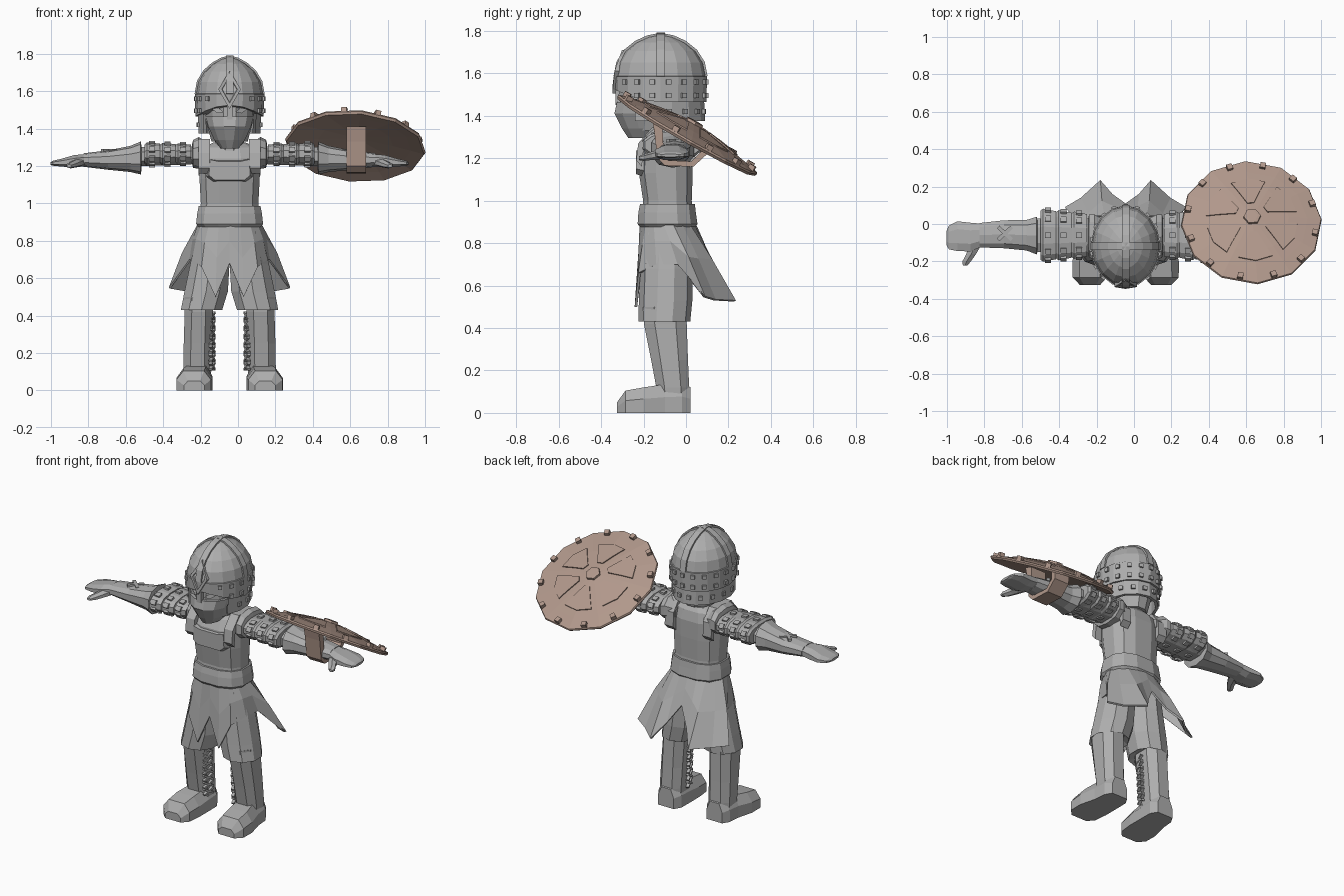
import bpy, bmesh, math
from mathutils import Vector, Matrix

if "Cube" in bpy.data.objects:
    bpy.data.objects.remove(bpy.data.objects["Cube"])

CX = -0.045  # body symmetry plane


def material(name, rgb):
    m = bpy.data.materials.new(name)
    m.diffuse_color = (*rgb, 1)
    m.use_nodes = True
    m.node_tree.nodes["Principled BSDF"].inputs["Base Color"].default_value = m.diffuse_color
    return m


GREY = material("steel grey", (0.42, 0.42, 0.42))
BROWN = material("wood brown", (0.44, 0.315, 0.26))


def finish(name, bm, mat=GREY, mirror=False, offset=CX):
    bmesh.ops.recalc_face_normals(bm, faces=bm.faces)
    me = bpy.data.meshes.new(name)
    bm.to_mesh(me)
    bm.free()
    me.materials.append(mat)
    ob = bpy.data.objects.new(name, me)
    bpy.context.collection.objects.link(ob)
    ob.location.x = offset
    if mirror:
        ob.modifiers.new("Mirror", 'MIRROR').use_mirror_merge = False
    return ob


def add_loft(bm, rings, closed=True, caps=True):
    vs = [[bm.verts.new(p) for p in r] for r in rings]
    n = len(vs[0])
    for a, b in zip(vs, vs[1:]):
        for i in range(n if closed else n - 1):
            j = (i + 1) % n
            bm.faces.new((a[i], a[j], b[j], b[i]))
    if caps:
        bm.faces.new(vs[0])
        bm.faces.new(vs[-1])


def loft(name, rings, mat=GREY, mirror=False, offset=CX, **kw):
    bm = bmesh.new()
    add_loft(bm, rings, **kw)
    return finish(name, bm, mat, mirror, offset)


def ring(axis, pos, cu, cv, ru, rv, n=12, p=1.0, turn=0.5):
    """Superellipse ring across an axis; p below 1 makes it boxier."""
    out = []
    for i in range(n):
        a = 2 * math.pi * (i + turn) / n
        c, s = math.cos(a), math.sin(a)
        u = cu + ru * math.copysign(abs(c) ** p, c)
        v = cv + rv * math.copysign(abs(s) ** p, s)
        out.append({'x': (pos, u, v), 'y': (u, pos, v), 'z': (u, v, pos)}[axis])
    return out


def zring(z, rx, y0, y1, cx=0, **kw):
    return ring('z', z, cx, (y0 + y1) / 2, rx, (y1 - y0) / 2, **kw)


def boxes(name, mats, mat=GREY, mirror=False, offset=CX):
    bm = bmesh.new()
    for m in mats:
        bmesh.ops.create_cube(bm, size=1, matrix=m)
    return finish(name, bm, mat, mirror, offset)


def box(pos, size, rot=None):
    m = Matrix.Translation(pos)
    return (m @ rot if rot else m) @ Matrix.Diagonal((*size, 1))


# --- head: hood, face mask, eyes, neck
loft("neck", [zring(1.22, .085, -.2, 0), zring(1.36, .08, -.2, .0)])
loft("head", [zring(1.33, .10, -.26, .02), zring(1.44, .13, -.315, .05),
              zring(1.56, .13, -.315, .05)])
loft("face_mask", [zring(1.295, .05, -.275, -.1), zring(1.34, .085, -.305, -.08),
                   zring(1.41, .118, -.342, -.06), zring(1.465, .132, -.33, -.05)])
loft("eye", [[(.03, y, 1.488), (.065, y + .008, 1.482), (.095, y + .035, 1.505),
              (.06, y + .008, 1.512)] for y in (-.30, -.322)], mirror=True)
boxes("nose_guard", [box((0, -.318, 1.49), (.03, .03, .08))])

# --- helmet dome with raised brow opening
HY = -.12
DOME = [(1.585, .18, .213), (1.65, .168, .2), (1.705, .135, .165),
        (1.745, .09, .115), (1.77, .045, .06)]


def helmet_ring(z, rx, ry, n=16):
    return ring('z', z, 0, HY, rx, ry, n, turn=0)


brow = [(x, y, z + .06 * max(0, (HY - y) / .21) ** 2) for x, y, z in helmet_ring(1.465, .176, .21)]
loft("helmet", [brow] + [helmet_ring(*d) for d in DOME] + [helmet_ring(1.782, .008, .01)])
lo = [(x * 1.035, HY + (y - HY) * 1.03, z) for x, y, z in brow]
hi = helmet_ring(1.585, .186, .219)
loft("helmet_band", [brow, lo, hi, helmet_ring(1.587, .178, .21)], caps=False)

# neck guard around sides and back
angles = [math.radians(-35 + 250 * i / 10) for i in range(11)]
loft("neck_guard", [[(rx * math.cos(a), HY + ry * math.sin(a), z) for a in angles]
                    for z, rx, ry in ((1.48, .172, .205), (1.375, .168, .21),
                                      (1.375, .15, .19), (1.48, .155, .185))],
     closed=False, caps=False)


# crest strips over the dome, front to back and side to side
def strip(name, path, side, w=.02):
    c, side = Vector((0, HY, 1.55)), Vector(side) * w
    rings = []
    for p in path:
        p = Vector(p)
        q = c + (p - c) * 1.04
        rings.append([p * .99 + c * .01 - side, q - side, q + side, p * .99 + c * .01 + side])
    loft(name, rings)


arc = DOME + [(1.782, 0, 0)]
strip("crest_lengthwise", [(0, HY - d[2], d[0]) for d in arc]
      + [(0, HY + d[2], d[0]) for d in reversed(DOME)], (1, 0, 0))
strip("crest_crosswise", [(-d[1], HY, d[0]) for d in arc]
      + [(d[1], HY, d[0]) for d in reversed(DOME)], (0, 1, 0))


# forehead diamond in two steps
def diamond(k, out):
    return [(0, -.29 - out, 1.61 + .1 * k), (.06 * k, -.325 - out, 1.61),
            (0, -.335 - out, 1.61 - .105 * k), (-.06 * k, -.325 - out, 1.61)]


loft("forehead_diamond", [diamond(1, -.04), diamond(1, .012), diamond(.7, .012), diamond(.65, .004)])

# studs on the band and neck guard
studs = []
for z, count in ((1.56, 18), (1.495, 18), (1.42, 16)):
    for i in range(count):
        a = 2 * math.pi * (i + .5) / count
        if math.sin(a) < (-.3 if z < 1.45 else -.55 if z < 1.5 else -.9):
            continue
        r = (.182, .217) if z > 1.45 else (.168, .206)
        studs.append(box((r[0] * math.cos(a), HY + r[1] * math.sin(a), z),
                         (.02, .024, .024), Matrix.Rotation(a, 4, 'Z')))
boxes("helmet_studs", studs)

# --- torso, shoulder straps, belt
loft("torso", [zring(z, rx, y0, y1, p=.75) for z, rx, y0, y1 in (
    (.9, .165, -.215, .04), (1.0, .158, -.205, .03), (1.13, .165, -.225, .035),
    (1.24, .17, -.222, .035), (1.30, .145, -.19, .02), (1.325, .09, -.15, 0))])
loft("chest_plate", [[(x, -.19, z) for x, z in s] for s in (
    [(-.12, 1.24), (-.07, 1.235), (.07, 1.235), (.12, 1.24), (.125, 1.14), (.09, 1.11),
     (-.09, 1.11), (-.125, 1.14)],)] + [[(x, -.236, z) for x, z in (
    (-.105, 1.235), (-.06, 1.225), (.06, 1.225), (.105, 1.235), (.11, 1.15), (.08, 1.125),
    (-.08, 1.125), (-.11, 1.15))]])
strap = [(-.235, 1.19), (-.225, 1.27), (-.16, 1.345), (-.02, 1.345), (.04, 1.27), (.045, 1.18)]
loft("shoulder_strap", [[(.105, y, z), (.165, y, z), (.165, y * .8 - .02, z - .03),
                         (.105, y * .8 - .02, z - .03)] for y, z in strap], mirror=True)
loft("belt", [zring(z, rx, y0, y1, p=.8) for z, rx, y0, y1 in (
    (.875, .17, -.22, .045), (.89, .184, -.232, .058), (.945, .178, -.228, .05),
    (.985, .17, -.22, .045))])

# --- ragged overskirt with two front points and two back tails
half = [(0, -.225, .68), (.075, -.242, .5), (.15, -.225, .66), (.2, -.14, .7), (.215, -.04, .7),
        (.325, .09, .55), (.24, .14, .535), (.135, .235, .53), (.07, .16, .62), (0, .11, .73)]
hem = [Vector(p) for p in half + [(-x, y, z) for x, y, z in half[-2:0:-1]]]
top = [Vector(p) for p in ring('z', .9, 0, -.088, .168, .13, 18, turn=-4.5)]
mid = [t.lerp(h, .5) + Vector(((t.x + h.x) * .02, 0, .01)) for t, h in zip(top, hem)]
ob = loft("overskirt", [top, mid, hem], caps=False)
ob.modifiers.new("Thickness", 'SOLIDIFY').thickness = .012

# --- trouser legs, boots, laces
loft("trouser_leg", [zring(z, rx, y0, y1, cx=cx, n=10) for z, cx, rx, y0, y1 in (
    (.85, .085, .09, -.2, .03), (.68, .105, .11, -.215, .03), (.53, .125, .122, -.222, .03),
    (.43, .15, .116, -.225, .02), (.45, .158, .085, -.2, .01))], mirror=True)
loft("boot_shaft", [zring(z, rx, y0, y1, cx=cx, n=8, p=.8) for z, cx, rx, y0, y1 in (
    (.5, .165, .08, -.21, .01), (.42, .165, .08, -.205, .01), (.25, .17, .08, -.17, .015),
    (.12, .172, .08, -.145, .02), (.04, .172, .075, -.14, .02))], mirror=True)
loft("boot_foot", [[(c - w, y, 0), (c - w, y, h * .55), (c - w * .6, y, h),
                    (c + w * .6, y, h), (c + w, y, h * .55), (c + w, y, 0)]
                   for y, c, w, h in ((.022, .172, .055, .12), (-.02, .172, .08, .14),
                                      (-.1, .175, .084, .135), (-.2, .188, .097, .12),
                                      (-.285, .192, .092, .105), (-.325, .19, .055, .05))],
     mirror=True)
laces = []
for i in range(7):
    z = .13 + .045 * i
    for s in (-1, 1):
        laces.append(box((.093, -.1 - .05 * (z - .1), z), (.018, .075, .012),
                         Matrix.Rotation(.3, 4, 'Z') @ Matrix.Rotation(s * .5, 4, 'X')))
boxes("boot_laces", laces, mirror=True)

# --- arms: flange, sleeve plates with studs, forearm, hand, thumb


def arm(name, rows, n=10):
    return loft(name, [ring('x', *r, n=n, p=.85) for r in rows], mirror=True)


arm("shoulder_flange", [(.12, -.07, 1.265, .1, .06), (.165, -.07, 1.27, .125, .085),
                        (.195, -.065, 1.265, .12, .075), (.2, -.065, 1.265, .1, .055)])
arm("upper_arm", [(.1, -.065, 1.26, .1, .05), (.5, -.06, 1.25, .095, .055)], 8)
sleeve_studs = []
for k in range(3):
    x0, r = .205 + .083 * k, .116 + .008 * k
    arm("sleeve_plate_%d" % (k + 1), [(x0, -.06, 1.265, r, .05 + .003 * k),
                                      (x0 + .07, -.06, 1.263, r + .014, .06 + .003 * k),
                                      (x0 + .083, -.06, 1.262, r + .004, .054)], 12)
    for i in range(10):
        a = math.pi * 2 * (i + .5) / 10
        c, s = math.cos(a), math.sin(a)
        y = (r + .008) * math.copysign(abs(c) ** .85, c)
        z = (.058 + .003 * k) * math.copysign(abs(s) ** .85, s)
        tilt = math.atan2(s / .06, c / .125)
        sleeve_studs.append(box((x0 + .045, -.06 + y, 1.264 + z), (.032, .014, .03),
                                Matrix.Rotation(tilt, 4, 'X')))
boxes("sleeve_studs", sleeve_studs, mirror=True)
arm("forearm", [(.47, -.06, 1.243, .085, .06), (.475, -.062, 1.243, .105, .088),
                (.53, -.06, 1.238, .085, .07), (.65, -.055, 1.232, .078, .052),
                (.78, -.06, 1.232, .068, .036)])
arm("hand", [(.77, -.06, 1.232, .066, .034), (.83, -.07, 1.225, .082, .036),
             (.9, -.065, 1.218, .085, .022), (.945, -.072, 1.215, .068, .014),
             (.957, -.075, 1.213, .04, .008)], 8)
loft("thumb", [ring('y', y, x, z, r, h, 6) for y, x, z, r, h in (
    (-.1, .80, 1.222, .04, .025), (-.16, .825, 1.212, .03, .02),
    (-.2, .85, 1.203, .026, .016), (-.222, .858, 1.2, .014, .009))], mirror=True)
boxes("forearm_cross", [box((.645, -.05, 1.283), (.1, .02, .016), Matrix.Rotation(s * .75, 4, 'Z'))
                        for s in (-1, 1)], mirror=True)

# --- round shield, built flat then tilted
TILT = (Matrix.Translation((.628, .01, 1.315)) @ Matrix.Rotation(math.radians(4), 4, 'Y')
        @ Matrix.Rotation(math.radians(-29.5), 4, 'X'))


def dome(r):
    return .058 * (1 - (r / .378) ** 1.4)


def disc(r, h, n=12, turn=.1):
    return ring('z', h, 0, 0, r, r, n, turn=turn)


shield = loft("shield_board", [disc(r, dome(r) - .022) for r in (.04, .2, .3, .37)]
              + [disc(.378, -.008)]
              + [disc(r, dome(r)) for r in (.374, .3, .2, .04)], BROWN, offset=0)
hub = loft("shield_hub", [disc(.048, .04, 6), disc(.046, .068, 6), disc(.03, .07, 6)], BROWN, offset=0)

# six thin wedge panels
bm = bmesh.new()
for k in range(6):
    a0 = math.radians(60 * k + 33)
    outline = [(.09, -.2), (.17, -.33), (.245, -.38), (.252, 0), (.245, .38), (.17, .33), (.09, .2)]
    add_loft(bm, [[(r * math.cos(a0 + t), r * math.sin(a0 + t), dome(r) + h)
                   for r, t in outline] for h in (-.004, .005)])
panels = finish("shield_panels", bm, BROWN, offset=0)
rivets = boxes("shield_rivets", [
    box((.345 * math.cos(a), .345 * math.sin(a), .012), (.03, .03, .028), Matrix.Rotation(a, 4, 'Z'))
    for a in (math.radians(30 * i + 18) for i in range(12))], BROWN, offset=0)
for ob in (shield, hub, panels, rivets):
    ob.matrix_world = TILT

# arm bracket under the shield
outer = [(-.165, 1.41), (-.15, 1.33), (-.135, 1.2), (-.10, 1.165), (.035, 1.16), (.1, 1.22), (.105, 1.29)]
inner = [(-.11, 1.39), (-.11, 1.33), (-.105, 1.225), (-.085, 1.19), (.025, 1.185), (.07, 1.23), (.07, 1.3)]
loft("shield_bracket", [[(.58, y, z), (.685, y, z), (.685, v, w), (.58, v, w)]
                        for (y, z), (v, w) in zip(outer, inner)], BROWN, offset=0)
